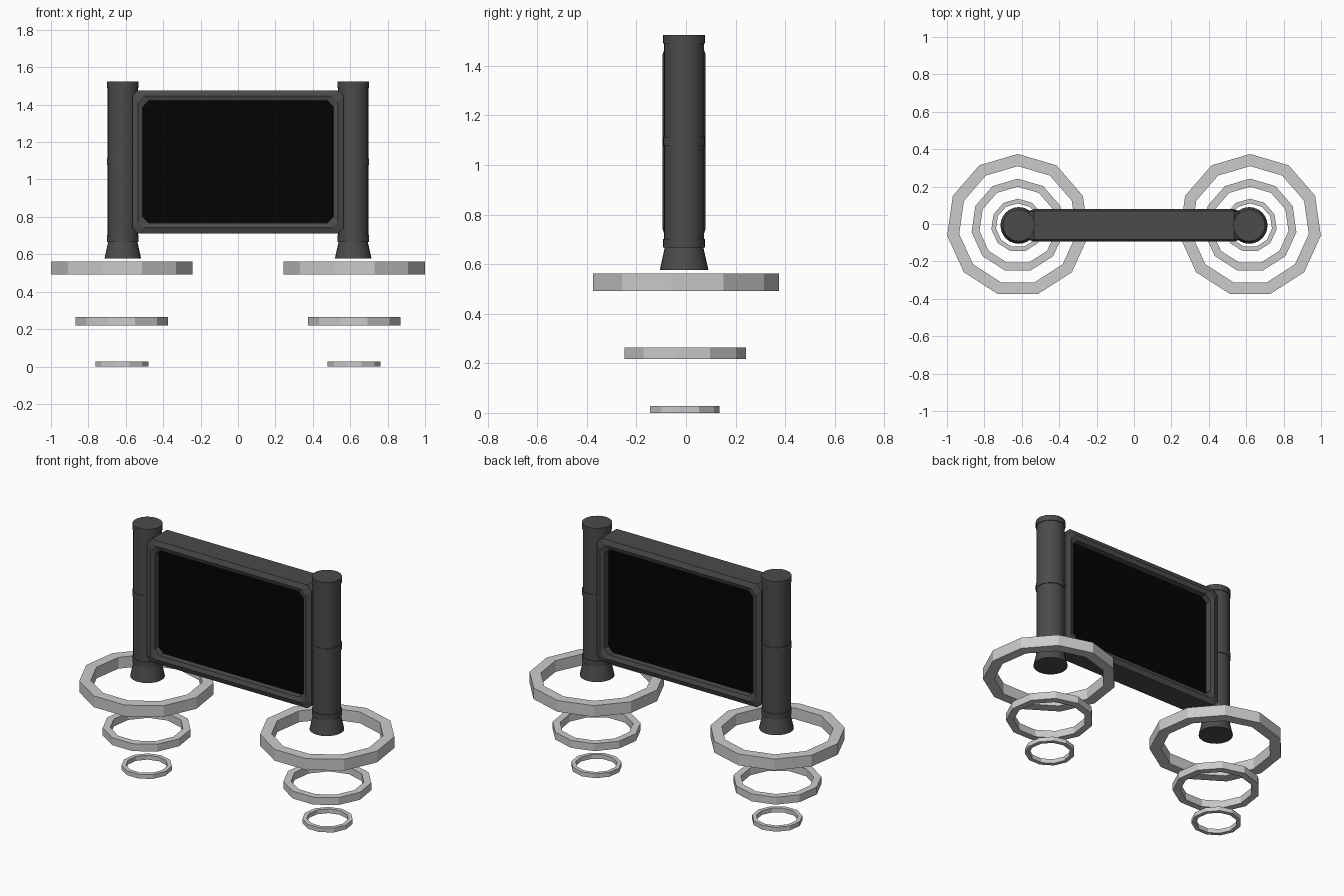
import bpy, bmesh, math

if "Cube" in bpy.data.objects:
    bpy.data.objects.remove(bpy.data.objects["Cube"])

RING_X, POST_X, CY = 0.621, 0.616, -0.0077


def material(name, v):
    m = bpy.data.materials.new(name)
    m.diffuse_color = (v, v, v, 1)
    m.use_nodes = True
    m.node_tree.nodes["Principled BSDF"].inputs["Base Color"].default_value = m.diffuse_color
    return m


dark = material("dark_metal", 0.07)
black = material("black_glass", 0.001)


def finish(bm, name, mats=()):
    bmesh.ops.recalc_face_normals(bm, faces=bm.faces)
    me = bpy.data.meshes.new(name)
    bm.to_mesh(me)
    bm.free()
    for m in mats:
        me.materials.append(m)
    ob = bpy.data.objects.new(name, me)
    bpy.context.collection.objects.link(ob)
    return ob


def loft(bm, loops, closed=False):
    """Skin a list of vertex loops; cap the ends unless the profile is closed."""
    rows = [[bm.verts.new(p) for p in lp] for lp in loops]
    pairs = list(zip(rows, rows[1:])) + ([(rows[-1], rows[0])] if closed else [])
    n = len(rows[0])
    for a, b in pairs:
        for i in range(n):
            j = (i + 1) % n
            bm.faces.new((a[i], a[j], b[j], b[i]))
    if not closed:
        return [bm.faces.new(rows[0]), bm.faces.new(rows[-1])]


def lathe(name, x, profile, sides, closed=False, mats=()):
    bm = bmesh.new()
    ang = [math.pi / 2 + math.tau * i / sides for i in range(sides)]
    loft(bm, [[(x + r * math.cos(a), CY + r * math.sin(a), z) for a in ang]
              for r, z in profile], closed)
    return finish(bm, name, mats)


# post profile: flared foot, lower collar, shaft, middle band, top cap
POST = [(0.098, 0.577), (0.078, 0.667), (0.085, 0.667), (0.085, 0.702), (0.081, 0.702),
        (0.081, 1.078), (0.085, 1.078), (0.085, 1.113), (0.081, 1.113),
        (0.081, 1.49), (0.085, 1.49), (0.085, 1.525)]
# hover rings: outer radius, inner radius, bottom, top
RINGS = [("large", 0.382, 0.317, 0.492, 0.562),
         ("middle", 0.25, 0.207, 0.218, 0.264),
         ("small", 0.143, 0.118, 0.0, 0.027)]

for side, s in (("left", -1), ("right", 1)):
    post = lathe(side + "_post", s * POST_X, POST, 24, mats=[dark])
    bpy.context.view_layer.objects.active = post
    post.select_set(True)
    bpy.ops.object.shade_smooth_by_angle(angle=math.radians(30))
    post.select_set(False)
    for size, ro, ri, z0, z1 in RINGS:
        lathe(f"{side}_{size}_ring", s * RING_X, [(ro, z0), (ro, z1), (ri, z1), (ri, z0)], 11, True)


# display panel: clipped-corner outlines stepped from one recessed screen to the other
def outline(w, h, c, y, zc=1.094):
    pts = [(w, h - c), (w - c, h), (c - w, h), (-w, h - c),
           (-w, c - h), (c - w, -h), (w - c, -h), (w, c - h)]
    return [(x, CY + y, zc + z) for x, z in pts]


half = [(0.508, 0.325, 0.032, 0.044), (0.510, 0.327, 0.032, 0.078),
        (0.535, 0.352, 0.03, 0.087), (0.565, 0.382, 0.03, 0.076)]
steps = [(w, h, c, -y) for w, h, c, y in half] + half[::-1]
bm = bmesh.new()
for face in loft(bm, [outline(*p) for p in steps]):
    face.material_index = 1
finish(bm, "display_panel", [dark, black])
